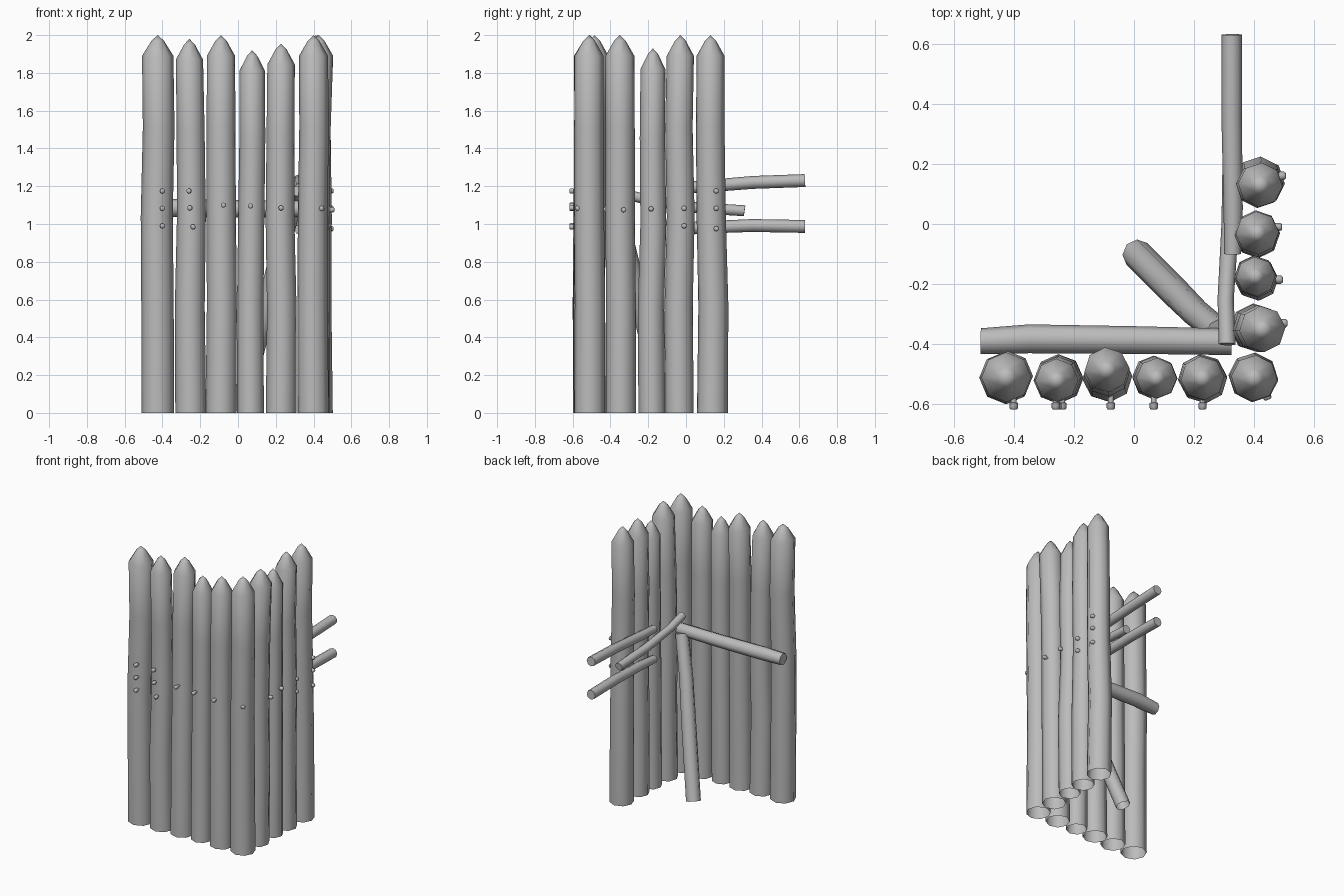
import bpy, bmesh, math, random
from mathutils import Vector

random.seed(4)
cube = bpy.data.objects.get("Cube")
if cube:
    bpy.data.objects.remove(cube, do_unlink=True)

grey = bpy.data.materials.new("weathered grey wood")
grey.use_nodes = True
colour = (0.5, 0.5, 0.5, 1)
grey.diffuse_color = colour
grey.node_tree.nodes["Principled BSDF"].inputs["Base Color"].default_value = colour


def tube(name, path, radii, sides=8, axis=None, caps=(True, True), spin=0.0):
    """Skin rings of vertices along a path; a zero radius closes to a point."""
    path = [Vector(p) for p in path]
    turn = (axis or path[-1] - path[0]).to_track_quat("Z", "Y")
    bm = bmesh.new()
    rings = []
    for centre, radius in zip(path, radii):
        if radius == 0:
            rings.append([bm.verts.new(centre)] * sides)
            continue
        ring = []
        for i in range(sides):
            a = math.tau * i / sides + spin
            ring.append(bm.verts.new(centre + turn @ Vector((math.cos(a), math.sin(a), 0)) * radius))
        rings.append(ring)
    for low, high in zip(rings, rings[1:]):
        for i in range(sides):
            j = (i + 1) % sides
            corners = [low[i], low[j], high[j], high[i]]
            bm.faces.new(list(dict.fromkeys(corners)))
    if caps[0]:
        bm.faces.new(rings[0][::-1])
    if caps[1] and radii[-1] > 0:
        bm.faces.new(rings[-1])
    mesh = bpy.data.meshes.new(name)
    bm.to_mesh(mesh)
    bm.free()
    mesh.materials.append(grey)
    obj = bpy.data.objects.new(name, mesh)
    bpy.context.collection.objects.link(obj)
    bpy.ops.object.select_all(action="DESELECT")
    obj.select_set(True)
    bpy.context.view_layer.objects.active = obj
    bpy.ops.object.shade_smooth_by_angle(angle=math.radians(50))
    return obj


def post(name, foot, head, height, foot_radius, head_radius):
    """Slightly crooked log, open below and sharpened on top."""
    foot, head = Vector((*foot, 0)), Vector((*head, 0))
    path, radii = [], []
    shoulder = height - 0.11
    for t in (0, 0.3, 0.55, 0.8, 1):
        wobble = 0.006 if 0 < t < 1 else 0
        shift = Vector((random.uniform(-wobble, wobble), random.uniform(-wobble, wobble), shoulder * t))
        path.append(foot.lerp(head, t * t) + shift)
        radii.append(foot_radius + (head_radius - foot_radius) * t)
    for drop, factor in ((0.03, 0.4), (0, 0)):
        path.append(head + Vector((0, 0, height - drop)))
        radii.append(head_radius * factor)
    tube(name, path, radii, axis=Vector((0, 0, 1)), caps=(False, False), spin=random.uniform(-0.1, 0.1))


# Front row of posts, ending at the corner
front_posts = [
    ((-.425, -.51), (-.425, -.51), 2.0, .087, .083),
    ((-.25, -.515), (-.257, -.52), 1.98, .082, .072),
    ((-.09, -.51), (-.09, -.485), 2.0, .082, .075),
    ((.066, -.513), (.075, -.513), 1.92, .071, .068),
    ((.228, -.513), (.228, -.513), 1.955, .081, .073),
    ((.398, -.51), (.4, -.513), 2.0, .082, .077),
]
for i, spec in enumerate(front_posts):
    post(f"front_post_{i + 1}", *spec)

# Side row of posts
side_posts = [
    ((.4, -.345), (.427, -.35), 2.0, .08, .077),
    ((.405, -.18), (.405, -.175), 1.93, .072, .066),
    ((.41, -.035), (.41, -.03), 2.0, .076, .072),
    ((.42, .14), (.42, .13), 2.0, .082, .074),
]
for i, spec in enumerate(side_posts):
    post(f"side_post_{i + 1}", *spec)

# Rails tied behind the posts
tube("front_rail", [(-.51, -.39, 1.08), (-.35, -.382, 1.085), (0, -.386, 1.08), (.325, -.392, 1.08)],
     [.043, .048, .046, .044])
tube("upper_side_rail", [(.328, -.1, 1.19), (.33, .05, 1.195), (.325, .35, 1.22), (.325, .63, 1.23)],
     [.028, .032, .034, .034])
tube("lower_side_rail", [(.328, -.1, .97), (.33, .05, .98), (.325, .35, .992), (.325, .63, .987)],
     [.028, .032, .034, .034])
tube("middle_side_rail", [(.31, -.4, 1.175), (.305, -.25, 1.14), (.32, 0, 1.09), (.325, .31, 1.07)],
     [.028, .027, .029, .029])

# Leaning brace behind the corner
tube("corner_brace", [(.01, -.1, .02), (.135, -.225, .5), (.205, -.295, .8), (.285, -.36, 1.07)],
     [.05, .05, .047, .045], caps=(False, True))


def peg(name, start, outward, length=.055):
    start = Vector(start)
    path = [start + Vector(outward) * length * t for t in (0, .55, .6, .9, 1)]
    tube(name, path, [.009, .009, .014, .014, .009])


# Pegs through the front row
front_pegs = [(-.4, 1.175), (-.4, 1.083), (-.4, .99), (-.26, 1.175), (-.255, 1.085), (-.238, .985),
              (-.077, 1.1), (.066, 1.095), (.228, 1.085)]
for i, (x, z) in enumerate(front_pegs):
    peg(f"front_peg_{i + 1}", (x, -.563, z), (0, -1, 0))
peg("corner_peg", (.425, -.535, 1.083), (.4, -.9, 0))

# Pegs through the side row
side_pegs = [(.455, -.33, 1.075), (.44, -.185, 1.08), (.437, -.01, 1.083), (.437, -.01, .99),
             (.45, .16, 1.175), (.45, .16, 1.083), (.45, .16, .975)]
for i, spot in enumerate(side_pegs):
    peg(f"side_peg_{i + 1}", spot, (1, 0, 0))
